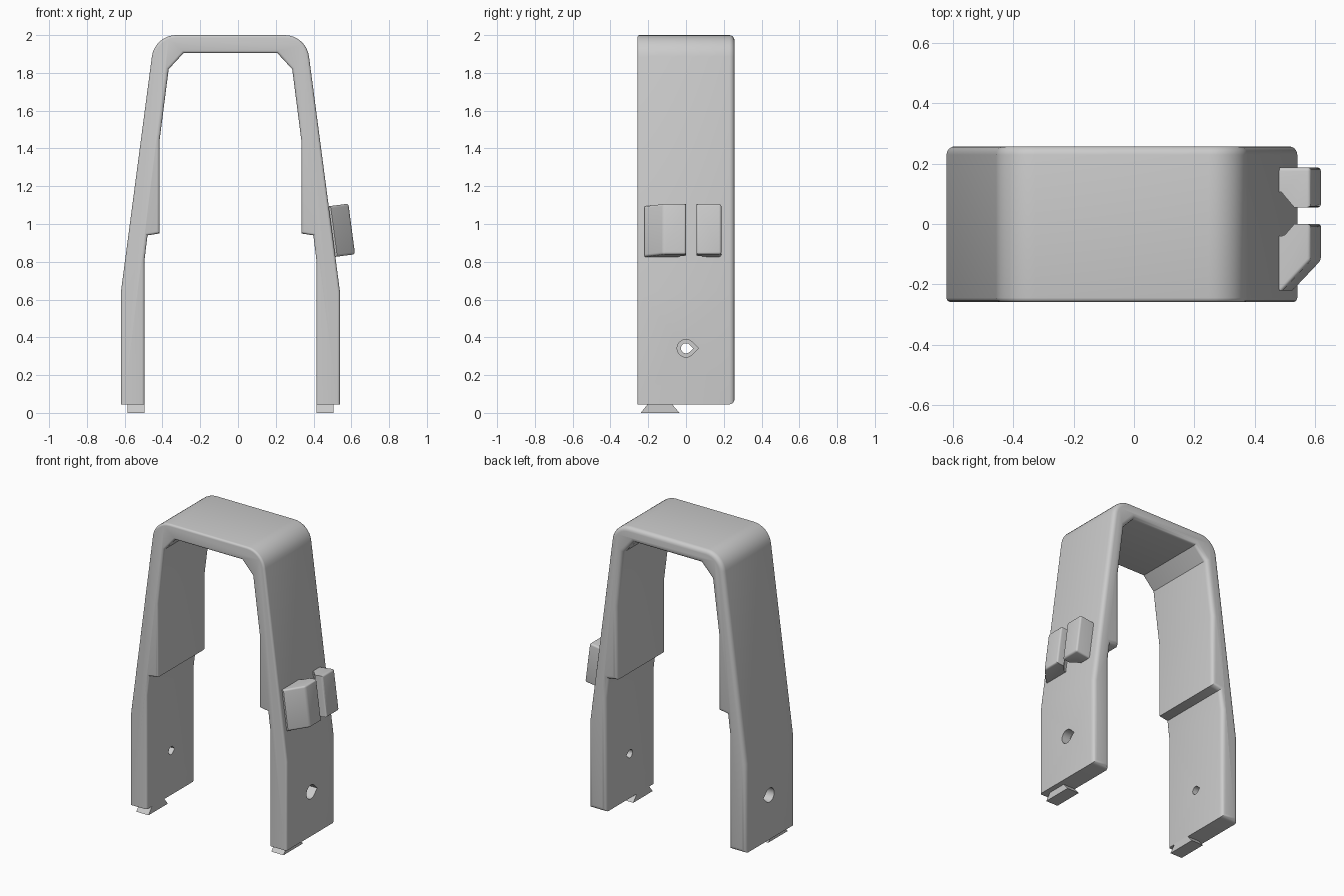
import bpy, bmesh, math
from mathutils import Vector

cube = bpy.data.objects.get("Cube")
if cube:
    bpy.data.objects.remove(cube)

grey = bpy.data.materials.new("plain grey")
grey.use_nodes = True
grey.diffuse_color = (0.6, 0.6, 0.6, 1)
grey.node_tree.nodes["Principled BSDF"].inputs["Base Color"].default_value = (0.6, 0.6, 0.6, 1)

CX = -0.04                      # centre of the arch
FRONT, BACK = -0.258, 0.257
KNEE, SLOPE = 0.64, 0.1315      # outer legs lean in above the knee


def prism(name, points, origin, u, v, w, bevels=()):
    """Extrude a 2D outline (in axes u, v) along w; bevels = (edge test, width)."""
    bm = bmesh.new()
    origin, u, v, w = map(Vector, (origin, u, v, w))
    face = bm.faces.new([bm.verts.new(origin + u * a + v * b) for a, b in points])
    ext = bmesh.ops.extrude_face_region(bm, geom=[face])
    bmesh.ops.translate(bm, vec=w, verts=[e for e in ext["geom"] if isinstance(e, bmesh.types.BMVert)])
    bmesh.ops.recalc_face_normals(bm, faces=bm.faces)
    for test, width in bevels:
        edges = [e for e in bm.edges if test(e)]
        bmesh.ops.bevel(bm, geom=edges, offset=width, offset_type='OFFSET', segments=4,
                        profile=0.5, affect='EDGES', clamp_overlap=True)
    mesh = bpy.data.meshes.new(name)
    bm.to_mesh(mesh)
    bm.free()
    mesh.materials.append(grey)
    ob = bpy.data.objects.new(name, mesh)
    bpy.context.collection.objects.link(ob)
    return ob


def teardrop(r):
    pts = [(r * math.cos(math.radians(a)), r * math.sin(math.radians(a))) for a in range(45, 316, 18)]
    return pts + [(r * math.sqrt(2), 0)]


# Arch: half outline from the outer foot over the shoulder, then the inner side
outer = [(0.58, 0.045), (0.58, KNEE)]
for i in range(9):
    a = math.radians(7.5 + 82.5 * i / 8)
    outer.append((0.287 + 0.13 * math.cos(a), 1.87 + 0.13 * math.sin(a)))
inner = [(0.248, 1.905), (0.327, 1.82), (0.375, 1.445), (0.375, 0.95),
         (0.439, 0.94), (0.455, 0.81), (0.455, 0.045)]
outline = (outer + [(-x, z) for x, z in reversed(outer)]
           + [(-x, z) for x, z in reversed(inner)] + inner)


def rim(y, skip_bottom):
    def test(e):
        on_rim = all(abs(v.co.y - y) < 1e-4 for v in e.verts)
        return on_rim and not (skip_bottom and all(v.co.z < 0.05 for v in e.verts))
    return test


arch = prism("arch", outline, (CX, FRONT, 0), (1, 0, 0), (0, 0, 1), (0, BACK - FRONT, 0),
             [(rim(BACK, False), 0.028), (rim(FRONT, True), 0.014)])

# Counterbored teardrop holes through both legs
for side in (-1, 1):
    for radius, start, depth in ((0.027, 0.40, 0.25), (0.047, 0.52, 0.15)):
        cutter = prism("hole_cutter", teardrop(radius), (CX + side * start, 0, 0.342),
                       (0, 1, 0), (0, 0, 1), (side * depth, 0, 0))
        cutter.hide_render = True
        mod = arch.modifiers.new("hole", 'BOOLEAN')
        mod.operation, mod.solver, mod.object = 'DIFFERENCE', 'EXACT', cutter
        bpy.context.view_layer.objects.active = arch
        bpy.ops.object.modifier_apply(modifier=mod.name)
        bpy.data.objects.remove(cutter)

# Dovetail feet
dovetail = [(-0.24, 0), (-0.035, 0), (-0.077, 0.05), (-0.2, 0.05)]
feet = [prism(name, dovetail, (CX + side * 0.455, 0, 0), (0, 1, 0), (0, 0, 1), (side * 0.09, 0, 0))
        for name, side in (("left_foot", 1), ("right_foot", -1))]

# Cable clip: two jaws standing on the leaning outer face of the left leg
out = Vector((1, 0, SLOPE)).normalized()
up = Vector((-SLOPE, 0, 1)).normalized()
mid = Vector((CX + 0.58 - SLOPE * (0.96 - KNEE), 0, 0.96))
base = mid - up * 0.135
front_jaw = [(-0.02, -0.22), (0.01, -0.22), (0.105, -0.12), (0.105, 0), (0.05, 0),
             (0.02, -0.035), (0.008, -0.04), (-0.02, -0.04)]
back_jaw = [(-0.02, 0.187), (0.105, 0.187), (0.105, 0.055), (0.05, 0.055),
            (0.02, 0.09), (0.008, 0.105), (-0.02, 0.105)]


def outer_end(e):
    # end edges along the outside of a jaw
    t = [(v.co - mid).dot(out) for v in e.verts]
    h = [(v.co - mid).dot(up) for v in e.verts]
    y = [v.co.y for v in e.verts]
    outside = min(t) > 0.1 or max(y) < -0.11 or min(y) > 0.18
    return outside and min(t) > -0.03 and (max(t) > 0.1) and (h[0] * h[1] > 0 or min(t) > 0.1)


jaws = [prism(name, pts, base, out, (0, 1, 0), up * 0.27, [(outer_end, 0.012)])
        for name, pts in (("clip_front_jaw", front_jaw), ("clip_back_jaw", back_jaw))]

# Smooth the rounded edges, keep the rest crisp
bpy.ops.object.select_all(action='DESELECT')
for ob in [arch] + feet + jaws:
    ob.select_set(True)
bpy.context.view_layer.objects.active = arch
bpy.ops.object.shade_smooth_by_angle(angle=math.radians(30))
